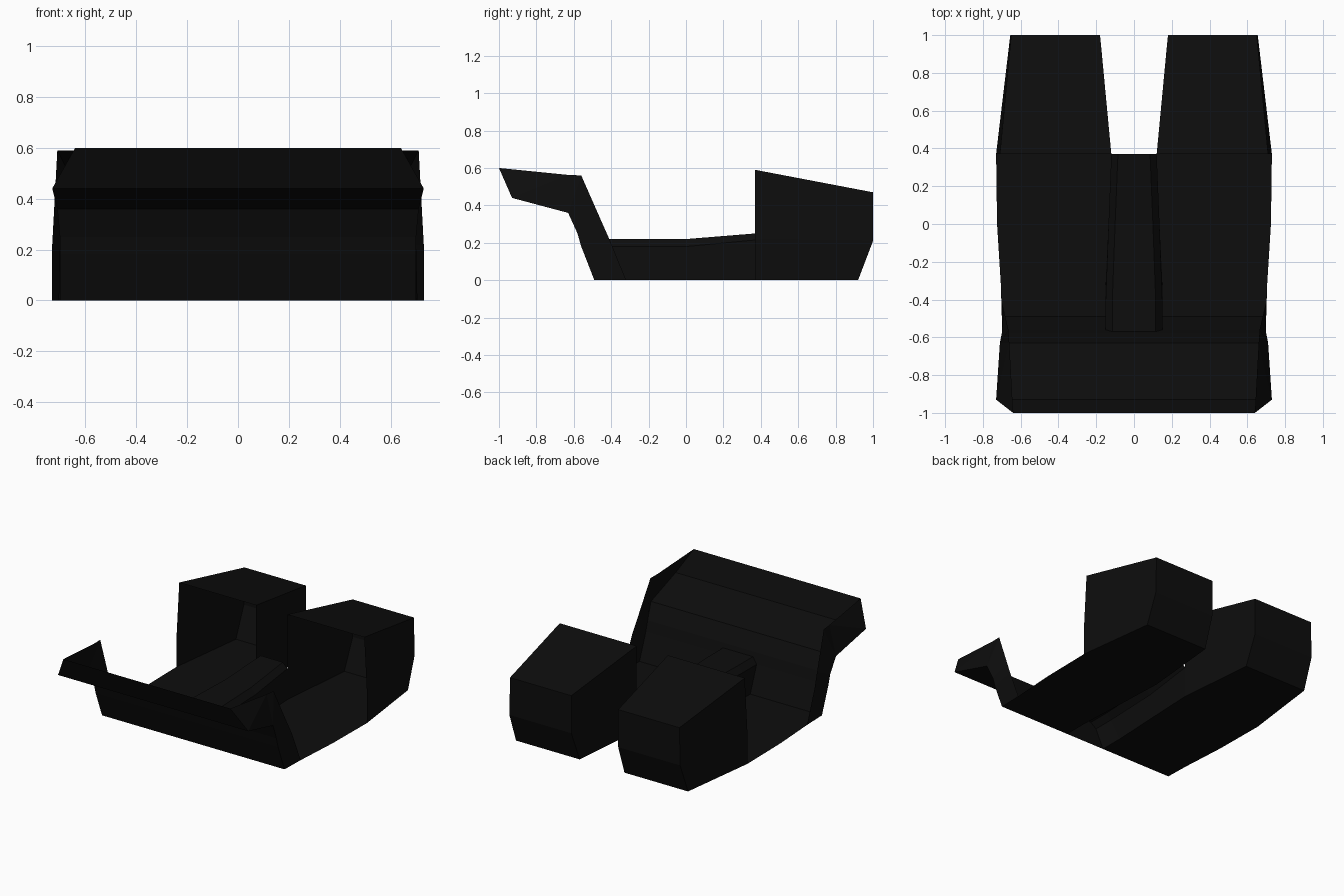
import bpy
import bmesh

if "Cube" in bpy.data.objects:
    bpy.data.objects.remove(bpy.data.objects["Cube"])

# One flat near-black paint for the whole pan
black = bpy.data.materials.new("matte black")
black.diffuse_color = (0.004, 0.004, 0.004, 1)
black.use_nodes = True
black.node_tree.nodes["Principled BSDF"].inputs["Base Color"].default_value = black.diffuse_color


def loft(bm, rows):
    """Skin neighbouring rows of points with quads."""
    rings = [[bm.verts.new(p) for p in row] for row in rows]
    for a, b in zip(rings, rings[1:]):
        for i in range(len(a) - 1):
            bm.faces.new((a[i], a[i + 1], b[i + 1], b[i]))


def polygon(bm, points):
    bm.faces.new([bm.verts.new(p) for p in points])


def finish(name, bm):
    """Weld the sheet, then mirror it across the centre line."""
    bmesh.ops.remove_doubles(bm, verts=bm.verts[:], dist=0.001)
    bmesh.ops.recalc_face_normals(bm, faces=bm.faces[:])
    mesh = bpy.data.meshes.new(name)
    bm.to_mesh(mesh)
    bm.free()
    mesh.materials.append(black)
    obj = bpy.data.objects.new(name, mesh)
    bpy.context.collection.objects.link(obj)
    mod = obj.modifiers.new("mirror", 'MIRROR')
    mod.use_axis[0] = True
    mod.use_clip = True
    return obj


# Floor sheet, open along the central tunnel: (y, inner x, outer x)
bm = bmesh.new()
floor = [(-0.49, 0.15, 0.70), (-0.32, 0.15, 0.705), (0.0, 0.135, 0.725),
         (0.37, 0.12, 0.73), (0.92, 0.172, 0.66)]
loft(bm, [[(a, y, 0), (b, y, 0)] for y, a, b in floor])
finish("floor_pan", bm)

# Raised tunnel, open underneath
bm = bmesh.new()


def tunnel_row(y_base, y_side, y_top, w, side, top):
    return [(w, y_base, 0), (w, y_side, side),
            (w - 0.035, y_top, top), (0, y_top, top)]


loft(bm, [tunnel_row(-0.49, -0.56, -0.57, 0.15, 0.18, 0.22),
          tunnel_row(-0.32, -0.41, -0.41, 0.15, 0.18, 0.22),
          tunnel_row(0.0, 0.0, 0.0, 0.135, 0.18, 0.22),
          tunnel_row(0.37, 0.37, 0.37, 0.12, 0.215, 0.25)])
finish("centre_tunnel", bm)

# Front bulkhead with the forward lip: (half width, y, z)
bm = bmesh.new()
bulkhead = [(0.70, -0.49, 0), (0.70, -0.56, 0.18), (0.70, -0.58, 0.25),
            (0.71, -0.63, 0.36), (0.73, -0.93, 0.44), (0.64, -1.0, 0.60)]
loft(bm, [[(0, y, z), (w, y, z)] for w, y, z in bulkhead])
finish("front_bulkhead", bm)

# Side flanges closing the ends of the bulkhead
bm = bmesh.new()
edge = [(0.705, -0.32, 0), (0.70, -0.41, 0.22), (0.69, -0.45, 0.31),
        (0.665, -0.56, 0.56), (0.66, -0.63, 0.563), (0.64, -1.0, 0.60)]
loft(bm, [[a, b] for a, b in zip(bulkhead[:4], edge[:4])])
polygon(bm, [bulkhead[3], edge[3], edge[4]])
polygon(bm, [bulkhead[3], edge[4], bulkhead[4]])
polygon(bm, [bulkhead[4], edge[4], edge[5]])
finish("bulkhead_side", bm)

# Hollow rear boxes, open towards the front
bm = bmesh.new()
loft(bm, [[(0.12, 0.37, 0), (0.12, 0.37, 0.22), (0.12, 0.37, 0.59),
           (0.71, 0.37, 0.59), (0.73, 0.37, 0.22), (0.73, 0.37, 0)],
          [(0.172, 0.92, 0), (0.18, 1, 0.21), (0.18, 1, 0.47),
           (0.65, 1, 0.47), (0.655, 1, 0.21), (0.66, 0.92, 0)]])
loft(bm, [[(0.172, 0.92, 0), (0.66, 0.92, 0)],
          [(0.18, 1, 0.21), (0.655, 1, 0.21)],
          [(0.18, 1, 0.47), (0.65, 1, 0.47)]])
finish("rear_box", bm)
